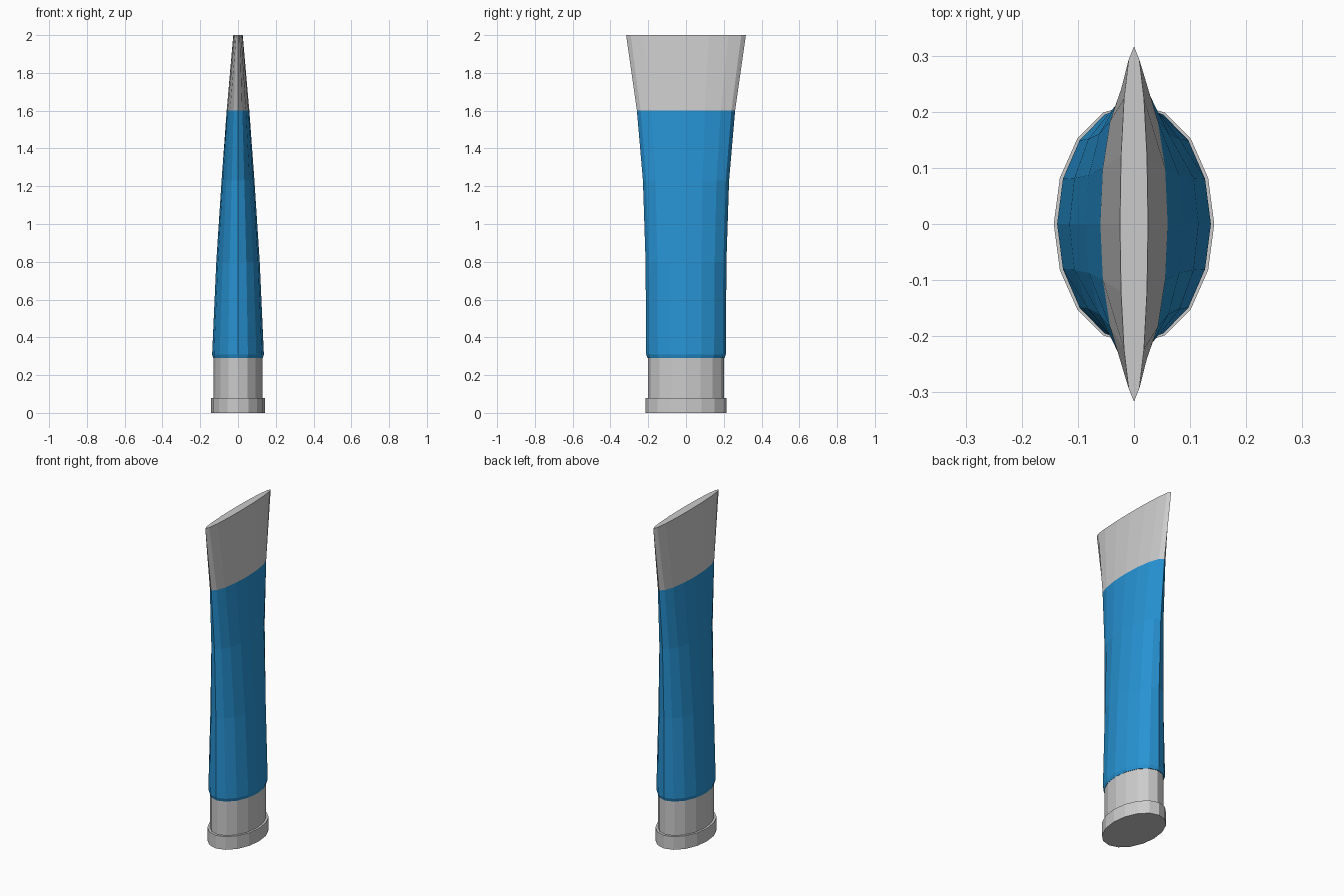
import bpy, bmesh
from math import cos, sin, pi

if "Cube" in bpy.data.objects:
    bpy.data.objects.remove(bpy.data.objects["Cube"])

SIDES = 16


def loft(name, rings, bottom=True, top=True, material=None):
    """Skin a stack of elliptical rings given as (z, x radius, y radius)."""
    bm = bmesh.new()
    loops = [[bm.verts.new((rx * cos(2 * pi * i / SIDES), ry * sin(2 * pi * i / SIDES), z))
              for i in range(SIDES)] for z, rx, ry in rings]
    for a, b in zip(loops, loops[1:]):
        for i in range(SIDES):
            j = (i + 1) % SIDES
            bm.faces.new((a[i], a[j], b[j], b[i]))
    if bottom:
        bm.faces.new(loops[0][::-1])
    if top:
        bm.faces.new(loops[-1])
    mesh = bpy.data.meshes.new(name)
    bm.to_mesh(mesh)
    bm.free()
    if material:
        mesh.materials.append(material)
    obj = bpy.data.objects.new(name, mesh)
    bpy.context.collection.objects.link(obj)
    return obj


blue = bpy.data.materials.new("tube_blue")
blue.diffuse_color = (0.02, 0.29, 0.65, 1)
blue.use_nodes = True
blue.node_tree.nodes["Principled BSDF"].inputs["Base Color"].default_value = blue.diffuse_color

# Cap with a wider rim at the foot
loft("cap", [(0, 0.143, 0.215), (0.08, 0.143, 0.215),
             (0.08, 0.13, 0.2), (0.29, 0.13, 0.2)])

# Tube body: thins in x while flaring in y
shoulder = (1.6, 0.06, 0.26)
loft("tube_body", [(0.29, 0.131, 0.204), (0.31, 0.137, 0.211), (0.8, 0.115, 0.214),
                   (1.23, 0.087, 0.228), shoulder], top=False, material=blue)

# Flattened crimp seal at the top
loft("crimp_seal", [shoulder, (2.0, 0.025, 0.317)], bottom=False)
